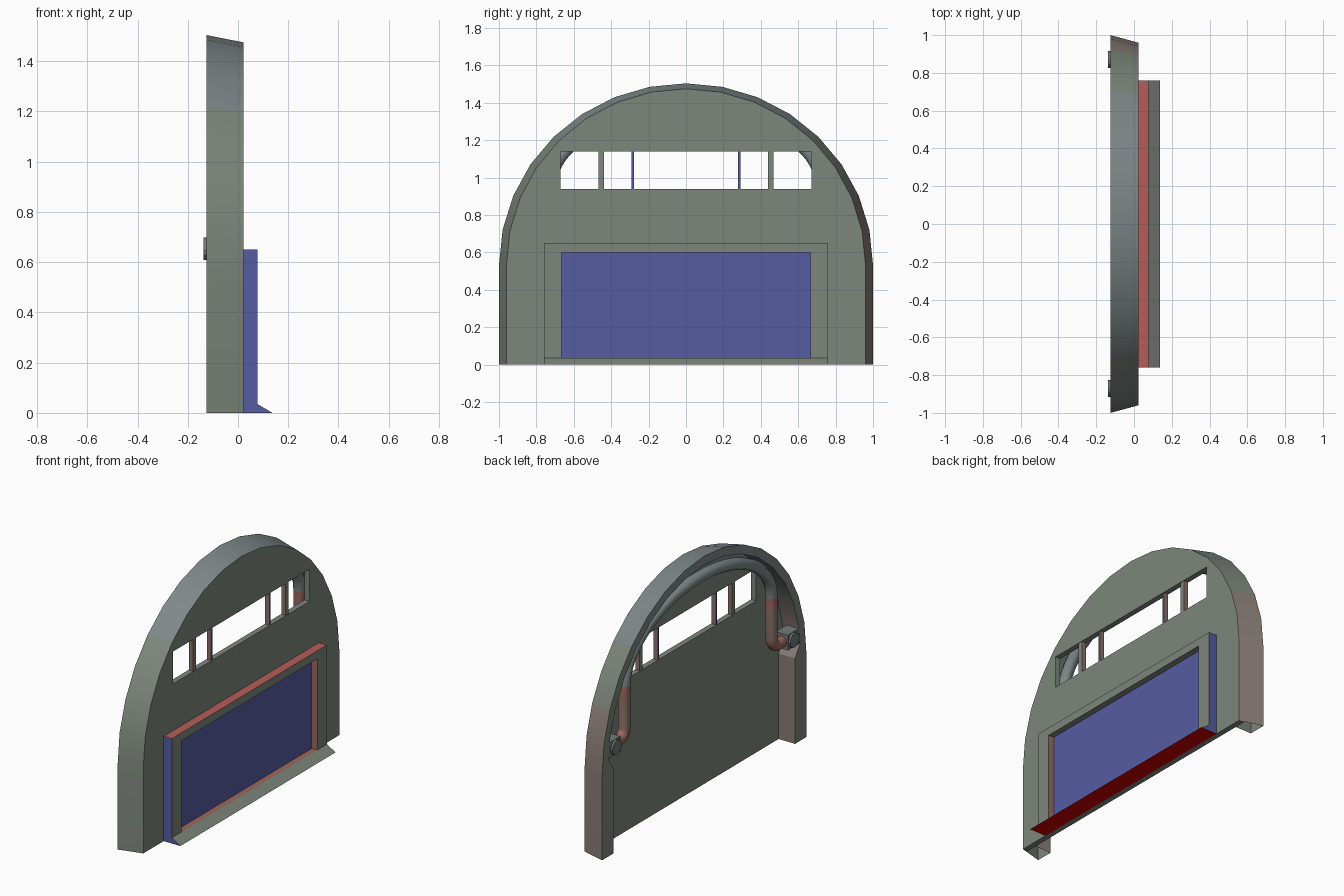
import bpy, bmesh
from math import sin, cos, pi, radians
from mathutils import Matrix

if "Cube" in bpy.data.objects:
    bpy.data.objects.remove(bpy.data.objects["Cube"])

COLORS = {
    'olive': (.205, .24, .20), 'slate': (.21, .245, .25), 'umber': (.25, .205, .185),
    'dark': (.17, .19, .19), 'blue': (.095, .107, .363), 'red': (.46, .11, .10),
    'rust': (.32, .14, .115), 'deep_red': (.6, .0, .0), 'brown': (.26, .17, .145)}
XB, XF = -.125, .0225     # back and front of the rim


def paint(ob, pick):
    """Give every face the colour named by pick(face)."""
    slots = {}
    for f in ob.data.polygons:
        key = pick(f)
        if key not in slots:
            m = bpy.data.materials.get(key) or bpy.data.materials.new(key)
            m.diffuse_color = (*COLORS[key], 1)
            m.use_nodes = True
            m.node_tree.nodes["Principled BSDF"].inputs["Base Color"].default_value = m.diffuse_color
            slots[key] = len(ob.data.materials)
            ob.data.materials.append(m)
        f.material_index = slots[key]


def activate(ob):
    bpy.ops.object.select_all(action='DESELECT')
    bpy.context.view_layer.objects.active = ob
    ob.select_set(True)


def mesh_object(name, bm, pick):
    bmesh.ops.recalc_face_normals(bm, faces=bm.faces)
    me = bpy.data.meshes.new(name)
    bm.to_mesh(me)
    bm.free()
    ob = bpy.data.objects.new(name, me)
    bpy.context.collection.objects.link(ob)
    paint(ob, pick)
    return ob


def curve_to_mesh(name, cu):
    ob = bpy.data.objects.new(name, cu)
    bpy.context.collection.objects.link(ob)
    activate(ob)
    bpy.ops.object.convert(target='MESH')
    return bpy.context.object


def rect(y, z0, z1):
    return [(-y, z0), (y, z0), (y, z1), (-y, z1)]


def slab(name, x0, x1, pick, *loops):
    """Flat plate in the YZ plane; later loops are holes."""
    cu = bpy.data.curves.new(name, 'CURVE')
    cu.dimensions, cu.fill_mode = '2D', 'BOTH'
    cu.extrude = (x1 - x0) / 2
    for loop in loops:
        sp = cu.splines.new('POLY')
        sp.points.add(len(loop) - 1)
        for p, (y, z) in zip(sp.points, loop):
            p.co = (y, z, 0, 1)
        sp.use_cyclic_u = True
    ob = curve_to_mesh(name, cu)
    # local x, y, z become world y, z, x
    ob.data.transform(Matrix.Translation(((x0 + x1) / 2, 0, 0))
                      @ Matrix(((0, 0, 1, 0), (1, 0, 0, 0), (0, 1, 0, 0), (0, 0, 0, 1))))
    bpy.ops.object.shade_flat()
    paint(ob, pick)


def box(name, x0, x1, y0, y1, z0, z1, pick):
    bm = bmesh.new()
    m = (Matrix.Translation(((x0 + x1) / 2, (y0 + y1) / 2, (z0 + z1) / 2))
         @ Matrix.Diagonal((x1 - x0, y1 - y0, z1 - z0, 1)))
    bmesh.ops.create_cube(bm, size=1, matrix=m)
    return mesh_object(name, bm, pick)


def arch(ry, rz):
    """Straight legs and a 16 sided half round top."""
    pts = [(ry * cos(pi * i / 16), .53 + rz * sin(pi * i / 16)) for i in range(17)]
    knee = (pts[0][0] * .6 + pts[1][0] * .4, pts[0][1] * .6 + pts[1][1] * .4)
    return ([(ry, 0), pts[0], knee] + pts[1:16]
            + [(-knee[0], knee[1]), pts[16], (-ry, 0)])


def rim_color(f):
    if f.center.z > 1.15:
        return 'slate'
    return 'umber' if f.normal.y > .5 and f.center.z < .95 else 'olive'


# arched rim, hollow and open under the legs, with wider lower legs
outer_front, outer_back, inner = arch(.96, .945), arch(1, .974), arch(.945, .92)
for i, s in ((0, 1), (1, 1), (-1, -1), (-2, -1)):
    inner[i] = (.89 * s, inner[i][1])
bm = bmesh.new()
rings = [[bm.verts.new((x, y, z)) for y, z in loop] for x, loop in
         ((XF, outer_front), (XB, outer_back), (XB, inner), (-.012, inner))]
for a, b in zip(rings, rings[1:]):
    for i in range(len(a) - 1):
        bm.faces.new((a[i], a[i + 1], b[i + 1], b[i]))
activate(mesh_object("arched_rim", bm, rim_color))
bpy.ops.object.shade_smooth_by_angle(angle=radians(30))

# wall with window slot, and window bars
slab("wall", -.012, XF, lambda f: 'olive', outer_front, rect(.67, .94, 1.14))
for s in (-1, 1):
    for name, y, w, front in (("thin_window_bar", .285, .006, 'blue'),
                              ("wide_window_bar", .453, .015, 'olive')):
        box(name, -.01, .02, s * y - w, s * y + w, .935, 1.145,
            lambda f: front if abs(f.normal.x) > .5 else 'brown')


# raised lower frame, recessed panel and sloping sill
def frame_color(f):
    if abs(f.normal.x) > .5:
        return 'olive'
    if abs(f.center.y) > .75:
        return 'blue'
    if f.center.z > .64:
        return 'red'
    if f.center.z < .01:
        return 'deep_red'
    return 'olive' if f.center.z > .59 else 'rust'


slab("lower_frame", XF, .078, frame_color, rect(.76, 0, .65), rect(.665, .035, .60))
box("recessed_panel", .02, .04, -.67, .67, .03, .605, lambda f: 'blue')
bm = bmesh.new()
ends = [[bm.verts.new((x, y, z)) for x, z in ((.078, 0), (.137, 0), (.078, .035))]
        for y in (-.76, .76)]
for e in ends:
    bm.faces.new(e)
for i in range(3):
    j = (i + 1) % 3
    bm.faces.new((ends[0][i], ends[0][j], ends[1][j], ends[1][i]))
mesh_object("sill", bm, lambda f: 'deep_red' if f.normal.z < -.5 else
            'blue' if abs(f.normal.y) > .5 else 'olive')

# pipe following the arch behind the wall
elbow = [(.86, .65), (.775, .65)]
elbow += [(.775 - .055 * sin(a), .705 - .055 * cos(a)) for a in
          (radians(d) for d in (22.5, 45, 67.5, 90))]
elbow.append((.72, .90))
top = [(.72 * cos(pi * i / 24), .97 + .39 * sin(pi * i / 24)) for i in range(25)]
path = elbow + top + [(-y, z) for y, z in reversed(elbow)]
cu = bpy.data.curves.new("pipe", 'CURVE')
cu.dimensions = '3D'
cu.bevel_depth, cu.bevel_resolution = .035, 3
sp = cu.splines.new('POLY')
sp.points.add(len(path) - 1)
for p, (y, z) in zip(sp.points, path):
    p.co = (-.082, y, z, 1)
pipe = curve_to_mesh("pipe", cu)
bpy.ops.object.shade_smooth_by_angle(angle=radians(40))
paint(pipe, lambda f: 'rust' if f.center.z < .71 or .9 < f.center.z < .98 else
      'brown' if f.center.z < .9 else 'slate')

# pipe brackets with round caps
for s in (-1, 1):
    y0, y1 = sorted((s * .82, s * .94))
    box("pipe_bracket", -.124, -.04, y0, y1, .605, .70, lambda f: 'dark')
    bm = bmesh.new()
    m = Matrix.Translation((-.130, s * .87, .653)) @ Matrix.Rotation(pi / 2, 4, 'Y')
    bmesh.ops.create_cone(bm, cap_ends=True, segments=12, radius1=.045,
                          radius2=.045, depth=.014, matrix=m)
    mesh_object("bracket_cap", bm, lambda f: 'dark')
